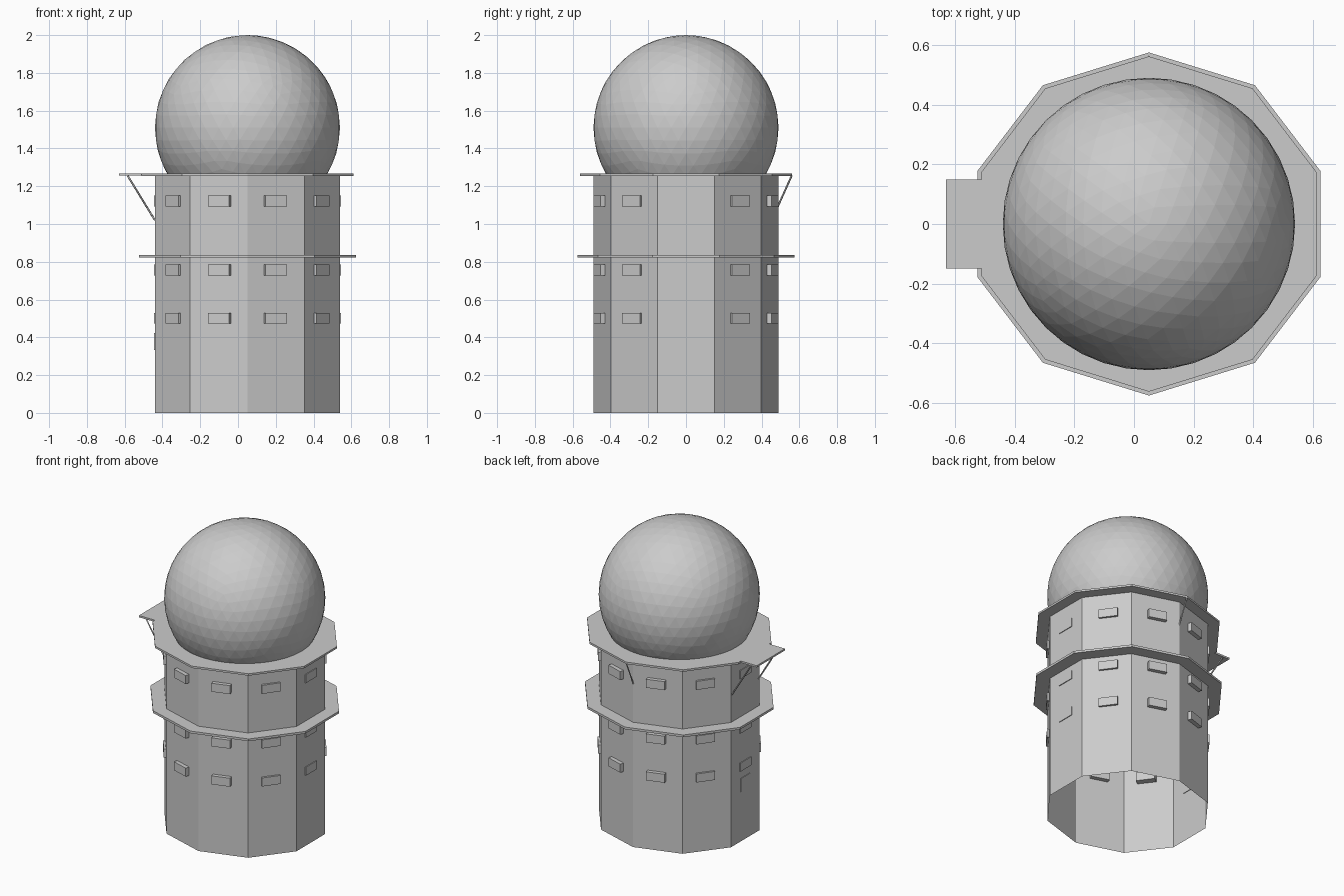
import bpy, math
from mathutils import Matrix

if "Cube" in bpy.data.objects:
    bpy.data.objects.remove(bpy.data.objects["Cube"])

CX = 0.05            # tower axis
SIDES = 10
STEP = math.tau / SIDES

grey = bpy.data.materials.new("light_grey")
grey.use_nodes = True
grey.diffuse_color = (0.6, 0.6, 0.6, 1)
grey.node_tree.nodes["Principled BSDF"].inputs["Base Color"].default_value = (0.6, 0.6, 0.6, 1)


def finish(name):
    ob = bpy.context.object
    ob.name = name
    ob.data.materials.clear()
    ob.data.materials.append(grey)
    return ob


def decagon(name, half, z0, z1, fill):
    """Ten-sided prism with corners on the y axis, as wide as it is deep."""
    bpy.ops.mesh.primitive_cylinder_add(vertices=SIDES, radius=1, depth=z1 - z0, end_fill_type=fill)
    ob = finish(name)
    ob.data.transform(Matrix.Diagonal((half / math.cos(STEP / 2), half, 1, 1)))
    ob.location = (CX, 0, (z0 + z1) / 2)
    return ob


def box(name, size, matrix):
    bpy.ops.mesh.primitive_cube_add(size=1)
    ob = finish(name)
    ob.data.transform(Matrix.Diagonal((*size, 1)))
    ob.matrix_world = matrix
    return ob


def strut(name, x0, y0, z0, x1, y1, z1):
    curve = bpy.data.curves.new(name, "CURVE")
    curve.dimensions = "3D"
    curve.bevel_depth = 0.005
    curve.bevel_resolution = 0
    curve.use_fill_caps = True
    line = curve.splines.new("POLY")
    line.points.add(1)
    line.points[0].co = (x0, y0, z0, 1)
    line.points[1].co = (x1, y1, z1, 1)
    curve.materials.append(grey)
    ob = bpy.data.objects.new(name, curve)
    bpy.context.collection.objects.link(ob)


# Tower wall, open at the bottom, and its two walkways
decagon("tower_wall", 0.49, 0, 1.26, "NOTHING")
decagon("lower_deck", 0.575, 0.822, 0.837, "NGON")
decagon("upper_deck", 0.562, 1.255, 1.268, "NGON")

# Faceted dome
bpy.ops.mesh.primitive_ico_sphere_add(subdivisions=4, radius=0.49, location=(CX, 0, 1.51))
finish("dome")

# Window boxes, one on each wall face in three rows
for row, z in enumerate((0.501, 0.756, 1.122)):
    for i in range(SIDES):
        place = (Matrix.Translation((CX, 0, z)) @ Matrix.Rotation(i * STEP, 4, "Z")
                 @ Matrix.Translation((0.467, 0, 0)))
        box(f"window_{row}_{i}", (0.056, 0.118, 0.057), place)

# Small plate on the right wall
box("wall_plate", (0.008, 0.1, 0.09), Matrix.Translation((-0.44, 0, 0.378)))

# Side platform with its struts, and a strut at the back
box("side_platform", (0.2, 0.3, 0.012), Matrix.Translation((-0.53, 0, 1.262)))
for side in (-1, 1):
    strut(f"platform_strut_{side}", -0.44, side * 0.14, 1.02, -0.585, side * 0.14, 1.257)
strut("back_strut", CX, 0.485, 1.09, CX, 0.56, 1.257)
